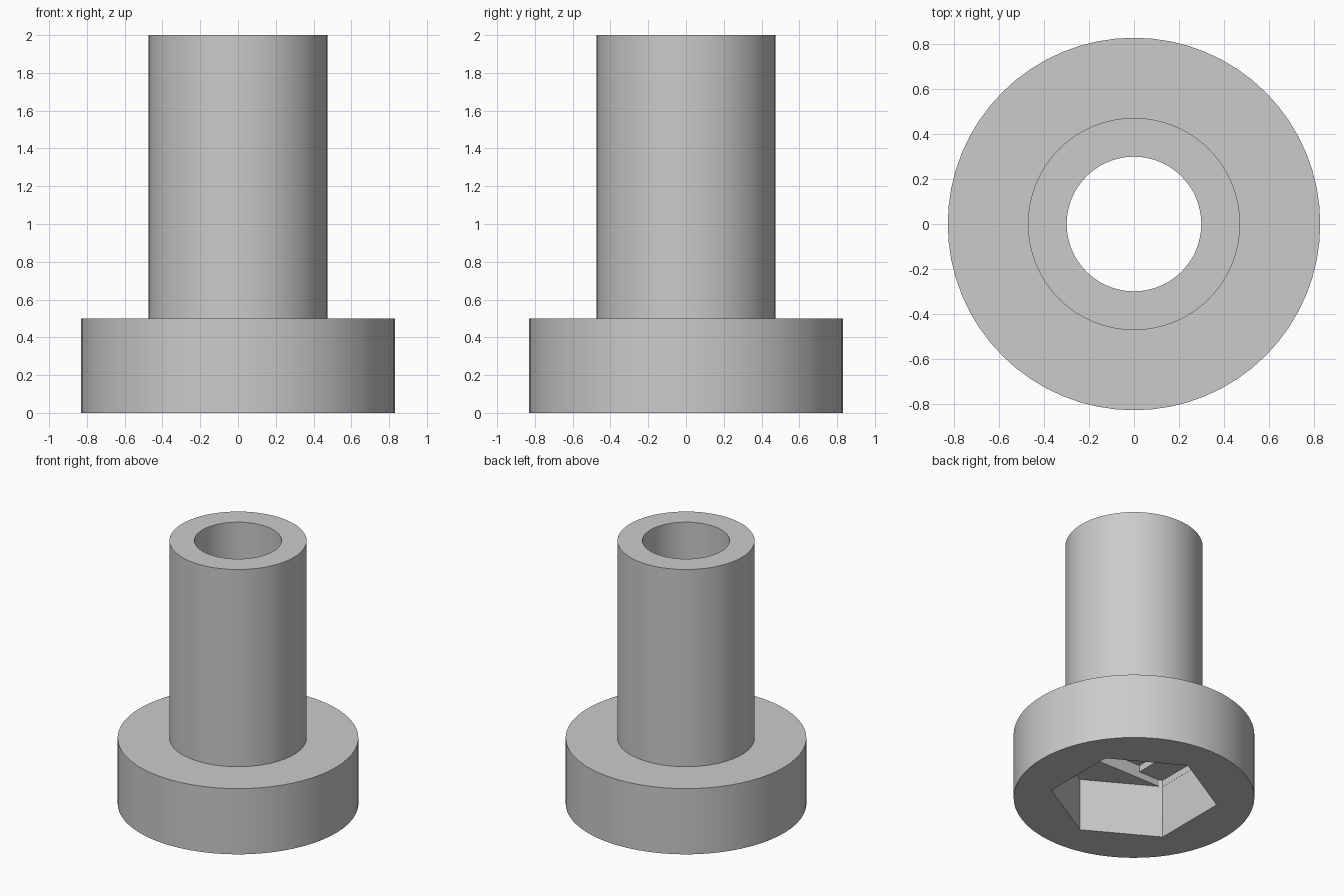
import bpy
import bmesh
from math import cos, sin, pi

if "Cube" in bpy.data.objects:
    bpy.data.objects.remove(bpy.data.objects["Cube"])

SEGMENTS = 64
FLANGE_R, TUBE_R, BORE_R = 0.83, 0.473, 0.3
FLANGE_H, HEIGHT = 0.5, 2.0
HEX_FLAT = 0.5                      # half the width across flats
HEX_TOP, SLOT_TOP, SQUARE_TOP = 0.4, 0.45, 0.5

grey = bpy.data.materials.new("light_grey")
grey.use_nodes = True
grey.diffuse_color = (0.6, 0.6, 0.6, 1)
grey.node_tree.nodes["Principled BSDF"].inputs["Base Color"].default_value = (0.6, 0.6, 0.6, 1)


def add_object(name, bm):
    bmesh.ops.recalc_face_normals(bm, faces=bm.faces)
    mesh = bpy.data.meshes.new(name)
    bm.to_mesh(mesh)
    bm.free()
    mesh.materials.append(grey)
    ob = bpy.data.objects.new(name, mesh)
    bpy.context.collection.objects.link(ob)
    return ob


def circle(r, n, start=0.0):
    return [(r * cos(start + 2 * pi * i / n), r * sin(start + 2 * pi * i / n)) for i in range(n)]


def prism(name, outline, z0, z1):
    """Extrude a flat outline upward from z0 to z1."""
    bm = bmesh.new()
    face = bm.faces.new([bm.verts.new((x, y, z0)) for x, y in outline])
    grown = bmesh.ops.extrude_face_region(bm, geom=[face])["geom"]
    top = [v for v in grown if isinstance(v, bmesh.types.BMVert)]
    bmesh.ops.translate(bm, verts=top, vec=(0, 0, z1 - z0))
    return add_object(name, bm)


# Flanged tube: stacked rings closed by two caps
bm = bmesh.new()
rings = []
for r, z in [(FLANGE_R, 0), (FLANGE_R, FLANGE_H), (TUBE_R, FLANGE_H), (TUBE_R, HEIGHT)]:
    rings.append([bm.verts.new((x, y, z)) for x, y in circle(r, SEGMENTS)])
for low, high in zip(rings, rings[1:]):
    for i in range(SEGMENTS):
        j = (i + 1) % SEGMENTS
        bm.faces.new((low[i], low[j], high[j], high[i]))
bm.faces.new(rings[0])
bm.faces.new(rings[-1])
body = add_object("flanged_bushing", bm)

# Slot outline runs flat to flat across the hexagon, trimmed at its corners
end = HEX_FLAT - 0.001
corner = HEX_FLAT / 3 ** 0.5 - 0.001
half = BORE_R + 0.001
slot = [(end, -corner), (end, corner), (0.479, half), (-0.479, half),
        (-end, corner), (-end, -corner), (-0.479, -half), (0.479, -half)]
square = circle(half * 2 ** 0.5, 4, pi / 4)
hexagon = circle(HEX_FLAT / cos(pi / 6), 6, pi / 6)

# Nut pocket, two bridging steps and the through bore
cutters = [
    prism("nut_pocket_cutter", hexagon, -0.1, HEX_TOP),
    prism("slot_step_cutter", slot, 0.2, SLOT_TOP),
    prism("square_step_cutter", square, 0.25, SQUARE_TOP),
    prism("bore_cutter", circle(BORE_R, SEGMENTS), 0.3, HEIGHT + 0.1),
]
bpy.context.view_layer.objects.active = body
for cutter in cutters:
    cutter.hide_render = True
    mod = body.modifiers.new(cutter.name, "BOOLEAN")
    mod.operation = "DIFFERENCE"
    mod.solver = "EXACT"
    mod.object = cutter
    bpy.ops.object.modifier_apply(modifier=mod.name)
    bpy.data.objects.remove(cutter)

# Smooth round walls, crisp edges
bpy.ops.object.select_all(action="DESELECT")
body.select_set(True)
bpy.ops.object.shade_smooth_by_angle(angle=pi / 6)
